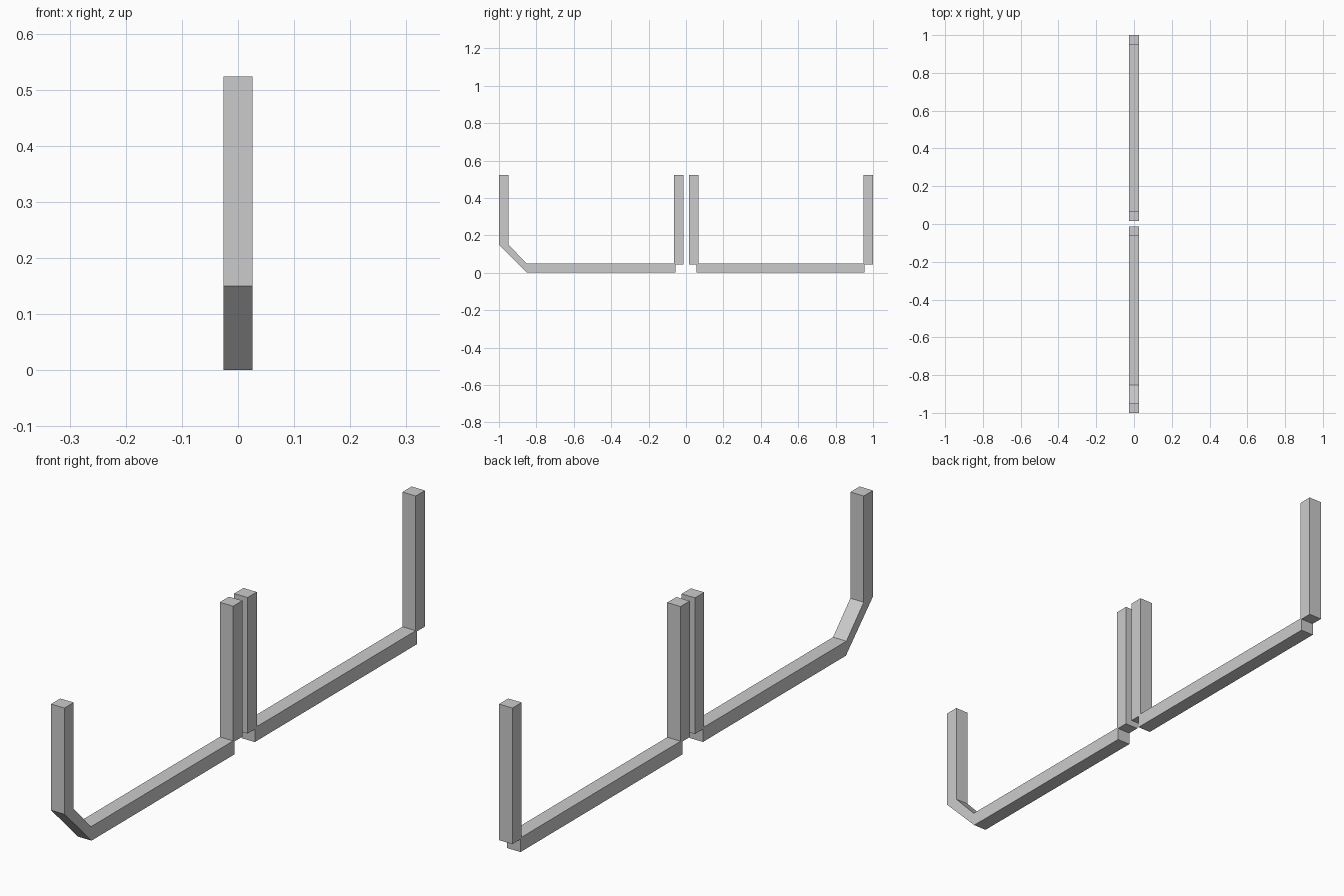
import bpy, bmesh

if "Cube" in bpy.data.objects:
    bpy.data.objects.remove(bpy.data.objects["Cube"])

HALF = 0.026   # half the bar thickness
TOP = 0.523    # post height


def extrude_profile(name, pts):
    """Extrude a closed (y, z) outline across the bar thickness in x."""
    bm = bmesh.new()
    face = bm.faces.new([bm.verts.new((-HALF, y, z)) for y, z in pts])
    res = bmesh.ops.extrude_face_region(bm, geom=[face])
    verts = [v for v in res["geom"] if isinstance(v, bmesh.types.BMVert)]
    bmesh.ops.translate(bm, verts=verts, vec=(2 * HALF, 0, 0))
    bmesh.ops.recalc_face_normals(bm, faces=bm.faces)
    mesh = bpy.data.meshes.new(name)
    bm.to_mesh(mesh)
    bm.free()
    obj = bpy.data.objects.new(name, mesh)
    bpy.context.collection.objects.link(obj)


def bar(name, y0, y1, z0, z1):
    extrude_profile(name, [(y0, z0), (y1, z0), (y1, z1), (y0, z1)])


# Front rail: post, chamfered bend and floor beam in one piece
extrude_profile("front_bent_rail", [
    (-1, TOP), (-1, 0.15), (-0.85, 0), (-0.057, 0),
    (-0.057, 0.05), (-0.853, 0.05), (-0.949, 0.15), (-0.949, TOP)])

# Straight floor beam at the back
bar("back_floor_beam", 0.056, 0.955, 0, 0.05)

# Upright posts, slightly overlapping the beam ends
for name, y0 in (("front_inner_post", -0.064),
                 ("back_inner_post", 0.016),
                 ("back_outer_post", 0.949)):
    bar(name, y0, y0 + 0.051, 0.045, TOP)
